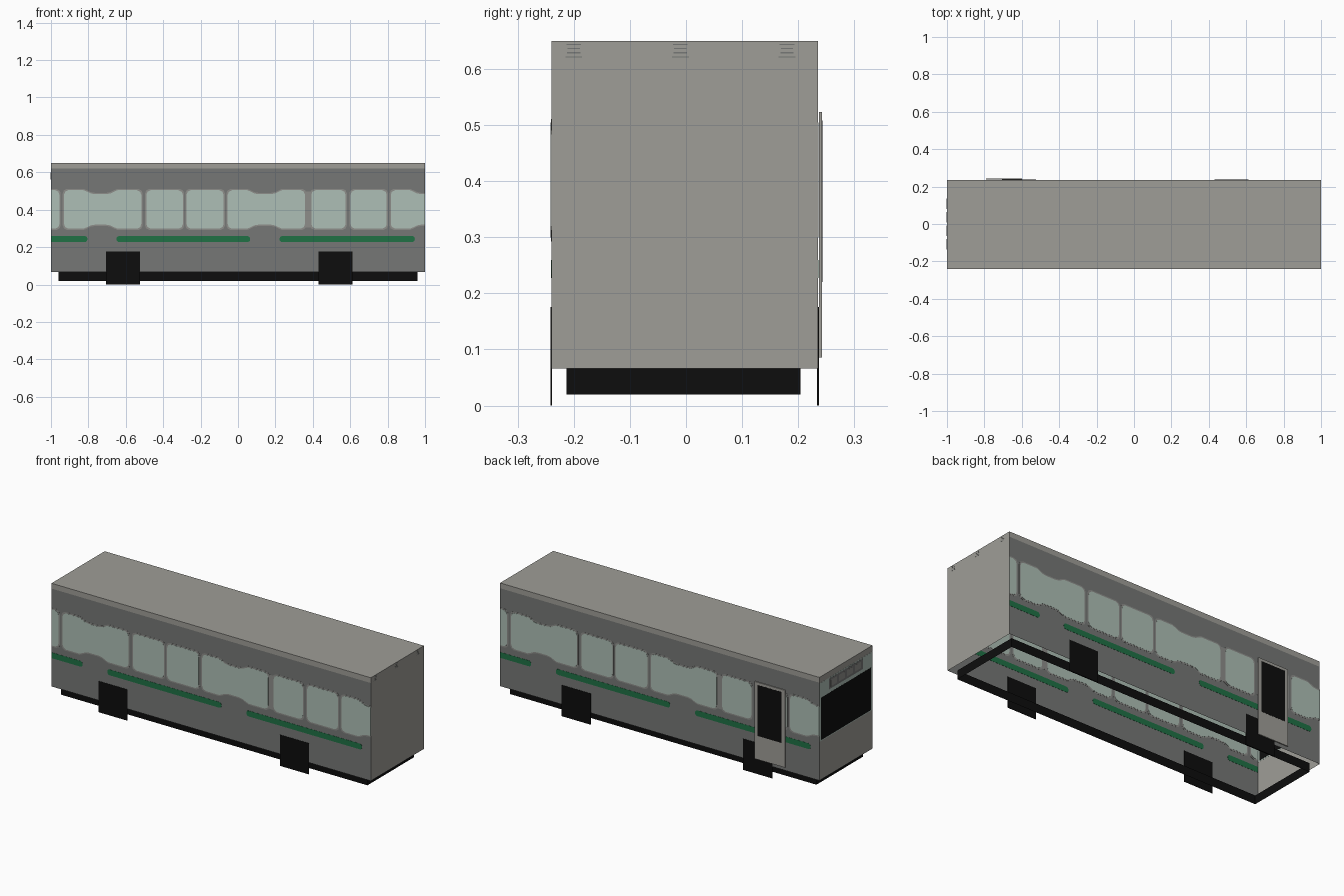
import bpy, bmesh, math

if "Cube" in bpy.data.objects:
    bpy.data.objects.remove(bpy.data.objects["Cube"])


def material(name, rgb):
    m = bpy.data.materials.new(name)
    m.diffuse_color = (*rgb, 1)
    m.use_nodes = True
    m.node_tree.nodes["Principled BSDF"].inputs["Base Color"].default_value = m.diffuse_color
    return m


LIGHT = material("light grey paint", (0.345, 0.34, 0.31))
DARK = material("dark grey paint", (0.18, 0.185, 0.18))
GLASS = material("pale green glass", (0.42, 0.52, 0.465))
GREEN = material("green stripe", (0.014, 0.165, 0.06))
BLACK = material("black", (0.004, 0.004, 0.004))
FRAME = material("window frame grey", (0.27, 0.27, 0.255))

YF, YB, Z0, ZR, Z1 = -0.24, 0.235, 0.066, 0.62, 0.65


def finish(name, bm, mats):
    bmesh.ops.recalc_face_normals(bm, faces=bm.faces)
    me = bpy.data.meshes.new(name)
    bm.to_mesh(me)
    bm.free()
    for m in mats:
        me.materials.append(m)
    ob = bpy.data.objects.new(name, me)
    bpy.context.collection.objects.link(ob)
    return ob


# Map outline (u to the right seen from outside, z up, d outward) to a wall
SIDES = {
    "front": lambda u, z, d: (u, YF - d, z),
    "back": lambda u, z, d: (-u, YB + d, z),
    "left": lambda u, z, d: (-1 - d, -u, z),
    "right": lambda u, z, d: (1 + d, u, z),
}


def plate(name, side, pts, mat, d0=-0.001, d1=0.001):
    """Thin plate with the given outline, lying in a wall."""
    f = SIDES[side]
    bm = bmesh.new()
    a = [bm.verts.new(f(u, z, d0)) for u, z in pts]
    b = [bm.verts.new(f(u, z, d1)) for u, z in pts]
    bm.faces.new(a)
    bm.faces.new(b)
    n = len(pts)
    for i in range(n):
        j = (i + 1) % n
        bm.faces.new((a[i], a[j], b[j], b[i]))
    return finish(name, bm, [mat])


def rect(u0, u1, z0, z1):
    return [(u0, z0), (u1, z0), (u1, z1), (u0, z1)]


def rounded(u0, u1, z0, z1, r, left=True, right=True):
    pts = []
    for cu, cz, a, on in ((u1 - r, z1 - r, 0, right), (u0 + r, z1 - r, 90, left),
                          (u0 + r, z0 + r, 180, left), (u1 - r, z0 + r, 270, right)):
        if on:
            pts += [(cu + r * math.cos(math.radians(a + k * 30)),
                     cz + r * math.sin(math.radians(a + k * 30))) for k in range(4)]
        else:
            pts.append((u1 if a in (0, 270) else u0, z1 if a < 180 else z0))
    return pts


def window_outline(u0, u1, waist, g):
    """Window with rounded ends; waist=(a, b) narrows it between a and b. g grows it."""
    st = [(u0 - g, 0)] if u0 <= -1 else [(u0 - g, .024), (u0 - g + .006, .008), (u0 - g + .022, 0)]
    if waist:
        a, b = waist
        st += [(a - .025, 0), (a - .008, .007), (a + .012, .017), (a + .035, .021)]
        if b < 1:
            st += [(b - .035, .021), (b - .012, .017), (b + .008, .007), (b + .025, 0)]
    if u1 >= 1:
        st += [(u1, .021)]
    else:
        st += [(u1 + g - .022, 0), (u1 + g - .006, .008), (u1 + g, .024)]
    st = [(max(-1, min(1, u)), i) for u, i in st]
    low = [(u, 0.299 - g + i) for u, i in st]
    top = [(u, 0.504 + g - i) for u, i in st]
    return low + top[::-1]


# Body shell, open underneath
bm = bmesh.new()
rings = [[bm.verts.new((x, y, z)) for x, y in ((-1, YF), (1, YF), (1, YB), (-1, YB))]
         for z in (Z0, ZR, Z1)]
for r0, r1 in zip(rings, rings[1:]):
    for i in range(4):
        j = (i + 1) % 4
        bm.faces.new((r0[i], r0[j], r1[j], r1[i]))
bm.faces.new(rings[2])
bm.normal_update()
for f in bm.faces:  # long sides below the roof band are dark
    f.material_index = int(abs(f.normal.y) > 0.5 and f.calc_center_median().z < ZR)
finish("body_shell", bm, [LIGHT, DARK])

# Black chassis skirt: thin open ring
bm = bmesh.new()
lo, hi = [[bm.verts.new((x, y, z)) for x, y in
           ((-.96, -.213), (.96, -.213), (.96, .204), (-.96, .204))] for z in (.02, .07)]
for i in range(4):
    j = (i + 1) % 4
    bm.faces.new((lo[i], lo[j], hi[j], hi[i]))
finish("chassis_skirt", bm, [BLACK])

# Long sides: windows, stripes and wheel panels
WINDOWS = [(-1, -.955, None), (-.93, -.517, (-.80, -.67)), (-.49, -.295, None),
           (-.275, -.077, None), (-.055, .358, (.075, .21)), (.392, .575, None),
           (.602, .795, None), (.817, 1, (.945, 1))]
for side in ("front", "back"):
    for k, (u0, u1, waist) in enumerate(WINDOWS):
        plate(f"{side}_window_frame_{k}", side, window_outline(u0, u1, waist, .007),
              FRAME, -.0006, .0006)
        plate(f"{side}_window_{k}", side, window_outline(u0, u1, waist, 0), GLASS, -.0013, .0013)
    plate(f"{side}_light_pillar", side, rect(.36, .388, .305, .498), FRAME, -.0008, .0008)
    for k, (u0, u1) in enumerate(((-1, -.805), (-.65, .065), (.222, .945))):
        plate(f"{side}_stripe_{k}", side,
              rounded(u0, u1, .227, .259, .014, left=u0 > -1), GREEN)
    s = 1 if side == "front" else -1
    for k, x in enumerate((-.615, .522)):
        plate(f"{side}_wheel_{k}", side, rect(s * x - .091, s * x + .091, 0, .176),
              BLACK, -.0016, .0016)

# Door on the back side
plate("door", "back", rect(.60, .79, .086, .523), LIGHT, .002, .0075)
plate("door_pane", "back", rect(.617, .768, .22, .508), BLACK, .007, .0082)

# Cab end: windscreen and destination band
plate("windscreen_surround", "left", rect(-.234, .238, .285, .615), GLASS, -.0006, .0006)
plate("windscreen", "left", rect(-.222, .226, .29, .53), BLACK)
plate("sign_band", "left", rect(-.15, .155, .55, .61), DARK)
for k in range(4):
    u = -.135 + k * .072
    plate(f"sign_segment_{k}", "left", rect(u, u + .055, .562, .598), FRAME, -.0014, .0014)

# Plain end: three small louvre vents near the roof
for c, y in enumerate((-.20, -.01, .18)):
    for k in range(4):
        w = (.015, .012, .011, .013)[k]
        z = .620 + k * .0075
        plate(f"vent_{c}_{k}", "right", rect(y - w, y + w, z, z + .0022), DARK, -.0006, .0006)
